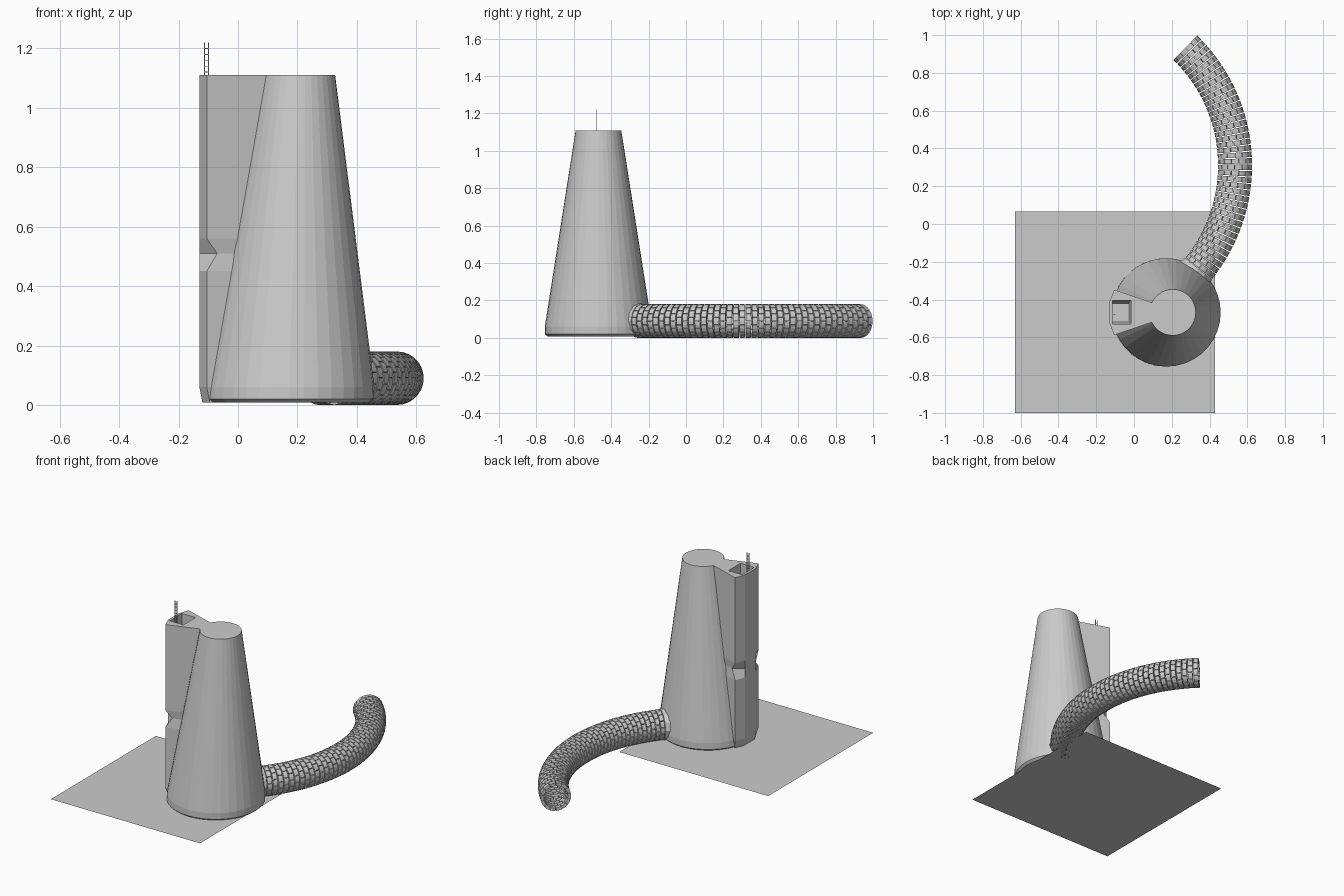
import bpy, bmesh
from math import sin, cos, pi, radians
from mathutils import Vector

if "Cube" in bpy.data.objects:
    bpy.data.objects.remove(bpy.data.objects["Cube"])

CY = -0.468          # tower axis in y
TOP = 1.11


def make(name, build):
    bm = bmesh.new()
    build(bm)
    bmesh.ops.recalc_face_normals(bm, faces=bm.faces)
    me = bpy.data.meshes.new(name)
    bm.to_mesh(me)
    bm.free()
    ob = bpy.data.objects.new(name, me)
    bpy.context.collection.objects.link(ob)
    return ob


def loft(bm, rings):
    """Capped skin through a list of equal-length point rings."""
    vs = [[bm.verts.new(p) for p in r] for r in rings]
    n = len(vs[0])
    for a, b in zip(vs, vs[1:]):
        for i in range(n):
            j = (i + 1) % n
            bm.faces.new((a[i], a[j], b[j], b[i]))
    bm.faces.new(vs[0][::-1])
    bm.faces.new(vs[-1])


def circle(cx, r, z, n=36):
    return [(cx + r * cos(2 * pi * i / n), CY + r * sin(2 * pi * i / n), z) for i in range(n)]


def boolean(ob, cutter, op):
    cutter.hide_render = True
    m = ob.modifiers.new(op, 'BOOLEAN')
    m.operation, m.object, m.solver = op, cutter, 'EXACT'
    bpy.context.view_layer.objects.active = ob
    bpy.ops.object.modifier_apply(modifier=m.name)
    bpy.data.objects.remove(cutter)


# ground sheet
def sheet(bm):
    bm.faces.new([bm.verts.new(p) for p in
                  ((-.63, -1, .005), (.43, -1, .005), (.43, .065, .005), (-.63, .065, .005))])


make("ground_sheet", sheet)

# leaning tapered tower with a chamfered foot
tower = make("tower", lambda bm: loft(bm, [
    circle(.17, .272, .008), circle(.17, .287, .02), circle(.172, .287, .06),
    circle(.205, .122, TOP)]))


# vertical wedge buttress on the left side, pinched part way up
def wedge_ring(z, cx=-.105, cy=.12, ex=-.13):
    half = [(.19, .02), (.09, .054), (cx, cy), (ex, .055)]
    pts = half + [(x, -y) for x, y in reversed(half)]
    return [(x, CY + y, z) for x, y in pts]


wedge = make("buttress", lambda bm: loft(bm, [
    wedge_ring(.009, -.095, .105, -.12), wedge_ring(.06), wedge_ring(.45),
    wedge_ring(.51, -.07, .1), wedge_ring(.56), wedge_ring(TOP)]))
boolean(tower, wedge, 'UNION')


# open shaft in the buttress
def rect(x0, x1, h, z):
    return [(x0, CY - h, z), (x1, CY - h, z), (x1, CY + h, z), (x0, CY + h, z)]


shaft = make("shaft_cutter", lambda bm: loft(bm, [
    rect(-.115, -.03, .045, .12), rect(-.115, -.017, .062, 1.0), rect(-.115, -.017, .062, 1.2)]))
boolean(tower, shaft, 'DIFFERENCE')


# slim ladder standing in the shaft
def box(bm, lo, hi):
    loft(bm, [[(lo[0], lo[1], z), (hi[0], lo[1], z), (hi[0], hi[1], z), (lo[0], hi[1], z)]
              for z in (lo[2], hi[2])])


def ladder(bm):
    t = .0015
    for x in (-.113, -.099):
        box(bm, (x - t, CY - .01 - t, .12), (x + t, CY - .01 + t, 1.22))
    for i in range(54):
        z = .14 + i * .02
        box(bm, (-.113, CY - .01 - t, z - t), (-.099, CY - .01 + t, z + t))


make("ladder", ladder)

# curved tunnel: arc of staggered bricks
AC, AR, CZ = Vector((-.333, .31)), .868, .09


def tube_point(a, phi, r):
    d = AR + r * cos(phi)
    return (AC.x + d * cos(a), AC.y + d * sin(a), CZ + r * sin(phi))


def bricks(bm):
    rings, count = 42, 14
    a0, a1 = radians(-41), radians(46)
    da, dp = (a1 - a0) / rings, 2 * pi / count
    for k in range(rings):
        lo, hi = a0 + (k + .08) * da, a0 + (k + .92) * da
        for i in range(count):
            p0 = (i + .5 * (k % 2)) * dp
            sections = []
            for s in (.04, .5, .96):
                p = p0 + s * dp
                sections.append([tube_point(lo, p, .071), tube_point(hi, p, .071),
                                 tube_point(hi, p, .09), tube_point(lo, p, .09)])
            loft(bm, sections)


make("brick_tunnel", bricks)

# faceted collar where the tunnel meets the tower
make("tunnel_collar", lambda bm: loft(bm, [
    [tube_point(radians(a), 2 * pi * i / 12, r) for i in range(12)]
    for a, r in ((-46, .1), (-42, .1), (-39, .092))]))
for ob in bpy.data.objects:
    if ob.name == "tunnel_collar":
        for v in ob.data.vertices:
            v.co.z = max(v.co.z, .008)
